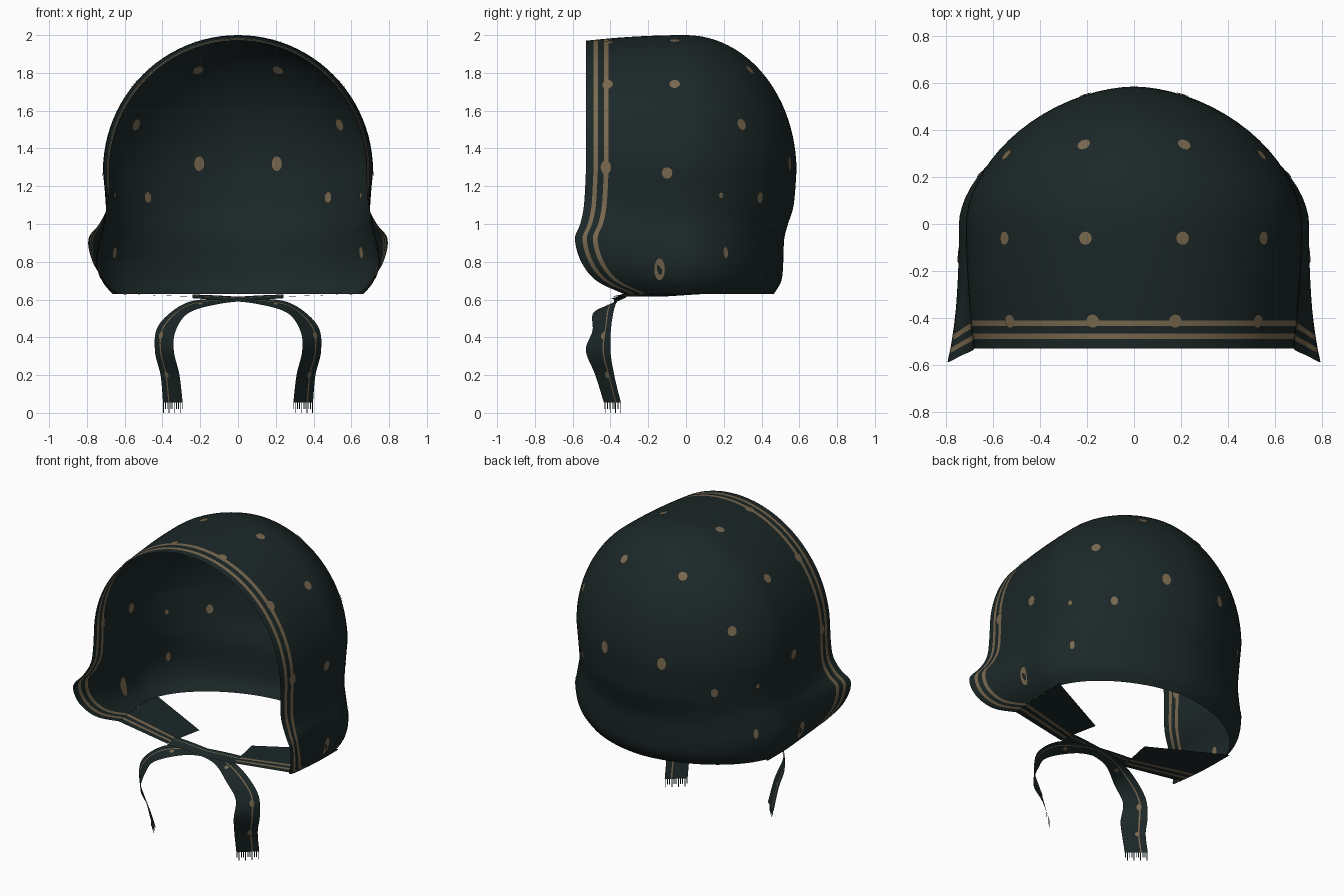
import bpy, bmesh, math
from mathutils import Vector
from mathutils.bvhtree import BVHTree

cube = bpy.data.objects.get("Cube")
if cube:
    bpy.data.objects.remove(cube)


def material(name, color):
    m = bpy.data.materials.new(name)
    m.use_nodes = True
    m.diffuse_color = (*color, 1)
    m.node_tree.nodes["Principled BSDF"].inputs["Base Color"].default_value = (*color, 1)
    return m


GREEN = material("dark green cloth", (0.0115, 0.0205, 0.0205))
TAN = material("tan print", (0.19, 0.14, 0.078))


def make_object(name, bm, mats=(GREEN, TAN)):
    me = bpy.data.meshes.new(name)
    bm.to_mesh(me)
    bm.free()
    for m in mats:
        me.materials.append(m)
    ob = bpy.data.objects.new(name, me)
    bpy.context.collection.objects.link(ob)
    bpy.ops.object.select_all(action='DESELECT')
    ob.select_set(True)
    bpy.context.view_layer.objects.active = ob
    bpy.ops.object.shade_smooth_by_angle(angle=math.radians(50))


def grid(rows, striped=()):
    """Sheet from rows of points; the striped columns get the tan print."""
    bm = bmesh.new()
    vs = [[bm.verts.new(p) for p in row] for row in rows]
    for a, b in zip(vs, vs[1:]):
        for j in range(len(a) - 1):
            f = bm.faces.new((a[j], b[j], b[j + 1], a[j + 1]))
            f.material_index = int(j in striped)
    bmesh.ops.remove_doubles(bm, verts=bm.verts, dist=0.0005)
    return bm


def spline(keys, steps):
    """Smooth curve through keys of any dimension."""
    out = []
    for i in range(len(keys) - 1):
        quad = [keys[max(0, min(len(keys) - 1, i + k))] for k in (-1, 0, 1, 2)]
        for s in range(steps):
            t = s / steps
            out.append([b + 0.5 * t * (c - a + t * (2 * a - 5 * b + 4 * c - d
                        + t * (3 * (b - c) + d - a))) for a, b, c, d in zip(*quad)])
    return out + [list(keys[-1])]


# Hood profile: height, half width, back, front rim, front flare
MID, DOME = 1.28, 0.72
lower = [(MID, 0.715, 0.585, -0.53, -0.035), (1.1, 0.7, 0.57, -0.54, -0.01),
         (1.0, 0.705, 0.54, -0.56, 0.03), (0.92, 0.725, 0.52, -0.588, 0.067),
         (0.8, 0.745, 0.515, -0.555, 0.025), (0.7, 0.72, 0.505, -0.475, -0.015),
         (0.63, 0.665, 0.465, -0.33, -0.025)]
profile = []
for i in range(24):
    a = math.pi / 2 * (1 - i / 24)
    c = math.cos(a)
    profile.append((MID + DOME * math.sin(a), 0.715 * c, 0.585 * c, -0.53, -0.035 * c))
profile += spline(lower, 5)


def side_point(row, y):
    z, w, back, rim, flare = row
    t = (y / rim) ** 2 if y < 0 else 0
    return Vector((w + flare * t, y, z - 0.03 * t * max(0, z - MID) / DOME))


def back_point(row, a):
    z, w, back = row[:3]
    e = 2 / 1.8
    return Vector((w * math.cos(a) ** e, back * math.sin(a) ** e, z))


def flip(p):
    return Vector((-p[0], p[1], p[2]))


# Hood: straight sides wrapping into a rounded back, stripes along the rim
EDGE = [0, 0.04, 0.063, 0.095, 0.12]
rows = []
for r in profile:
    start = r[3] + EDGE[-1]
    half = [side_point(r, r[3] + d) for d in EDGE]
    half += [side_point(r, start * (1 - k / 10)) for k in range(1, 10)]
    half += [back_point(r, math.pi / 2 * k / 18) for k in range(18)]
    rows.append(half + [Vector((0, r[2], r[0]))] + [flip(p) for p in reversed(half)])
last = len(rows[0]) - 2
hood = grid(rows, {1, 3, last - 1, last - 3})
hood_tree = BVHTree.FromBMesh(hood)
make_object("hood", hood)


# Flat polka dots laid on both faces of the cloth
def add_dots(name, tree, spots):
    bm = bmesh.new()
    for x, y, z, radius, stretch in spots:
        hit, n = tree.find_nearest(Vector((x, y, z)))[:2]
        across = n.cross(Vector((0, 0, 1))).normalized()
        up = across.cross(n)
        ring = []
        for k in range(14):
            a = k * math.tau / 14
            p = hit + radius * (across * math.cos(a) + up * stretch * math.sin(a))
            ring.append(tree.find_nearest(p)[0])
        if (ring[1] - ring[0]).cross(ring[2] - ring[1]).dot(n) < 0:
            ring.reverse()
        bm.faces.new([bm.verts.new(p + n * 0.004) for p in ring])
        bm.faces.new([bm.verts.new(p - n * 0.004) for p in reversed(ring)])
    make_object(name, bm, (TAN,))


R = 0.028
spots = [(0.2, -0.06, 1.95, R, 1), (0.21, 0.33, 1.81, R, 1), (0.55, -0.06, 1.74, R, 1),
         (0.55, 0.3, 1.53, R, 1.1), (0.21, 0.56, 1.32, R, 1.4), (0.72, -0.1, 1.27, R, 1.1),
         (0.48, 0.39, 1.14, 0.022, 1.3), (0.68, 0.2, 1.15, 0.012, 1.3),
         (0.74, -0.14, 0.76, R, 2.2), (0.67, 0.22, 0.85, 0.015, 2),
         (0.18, -0.415, 1.98, R, 1), (0.53, -0.415, 1.74, R, 1.1),
         (0.7, -0.425, 1.3, R, 1.3)]
add_dots("hood_dots", hood_tree, [(s * x, *rest) for x, *rest in spots for s in (1, -1)])

# Ties: centre and half-width vector along each ribbon
TIE = [(-0.24, -0.35, 0.617, 0, 0.045, 0.01), (-0.08, -0.345, 0.608, 0, 0.035, 0.012),
       (0.1, -0.36, 0.592, 0, 0.035, 0.015), (0.27, -0.43, 0.555, 0.01, 0.06, 0.025),
       (0.375, -0.445, 0.45, 0.045, 0.05, 0.015), (0.39, -0.465, 0.33, 0.05, 0.065, 0),
       (0.36, -0.43, 0.2, 0.05, 0.05, 0), (0.345, -0.39, 0.055, 0.052, 0.045, 0)]
ACROSS = [-1, -0.4, 0.35, 0.47, 0.7, 1]

for side, sign in (("left", 1), ("right", -1)):
    def mirrored(p):
        return Vector((sign * p[0], p[1], p[2]))

    # Pointed flap folding from the hood's lower edge in under the chin
    flap = []
    bottom = profile[-1]
    for i in range(9):
        s = i / 8
        row = []
        for d in EDGE + [0.2, 0.3, 0.43]:
            v = d / EDGE[-1] if d <= EDGE[-1] else 1
            inner = Vector((0.24 - 0.05 * d / 0.43, -0.395 + 0.09 * v, 0.615))
            inner.y += 0.175 * max(0, d - EDGE[-1]) / 0.31
            row.append(mirrored(side_point(bottom, bottom[3] + d).lerp(inner, s)))
        flap.append(row)
    make_object(side + "_chin_flap", grid(flap, {1, 3}))

    # Tie crossing from the opposite flap, hanging with a thin printed line
    ribbon = [[mirrored(Vector(k[:3]) + Vector(k[3:]) * u) for u in ACROSS]
              for k in spline(TIE, 7)]
    bm = grid(ribbon, {2})
    tie_tree = BVHTree.FromBMesh(bm)
    make_object(side + "_tie", bm)
    add_dots(side + "_tie_dots", tie_tree,
             [(sign * 0.38, -0.42, 0.2, 0.015, 1.2), (sign * 0.41, -0.44, 0.41, 0.015, 1.4),
              (sign * 0.2, -0.4, 0.57, 0.014, 1)])

    # Fringe threads at the end of the tie
    bm = bmesh.new()
    end, width = Vector(TIE[-1][:3]), Vector(TIE[-1][3:])
    for k in range(11):
        u = -0.95 + 0.19 * k
        drop = Vector((0, 0, -0.055 if k % 3 == 1 else -0.035))
        a, b = end + width * (u - 0.04), end + width * (u + 0.04)
        bm.faces.new([bm.verts.new(mirrored(p)) for p in (a, b, b + drop, a + drop)])
    make_object(side + "_fringe", bm, (GREEN,))
